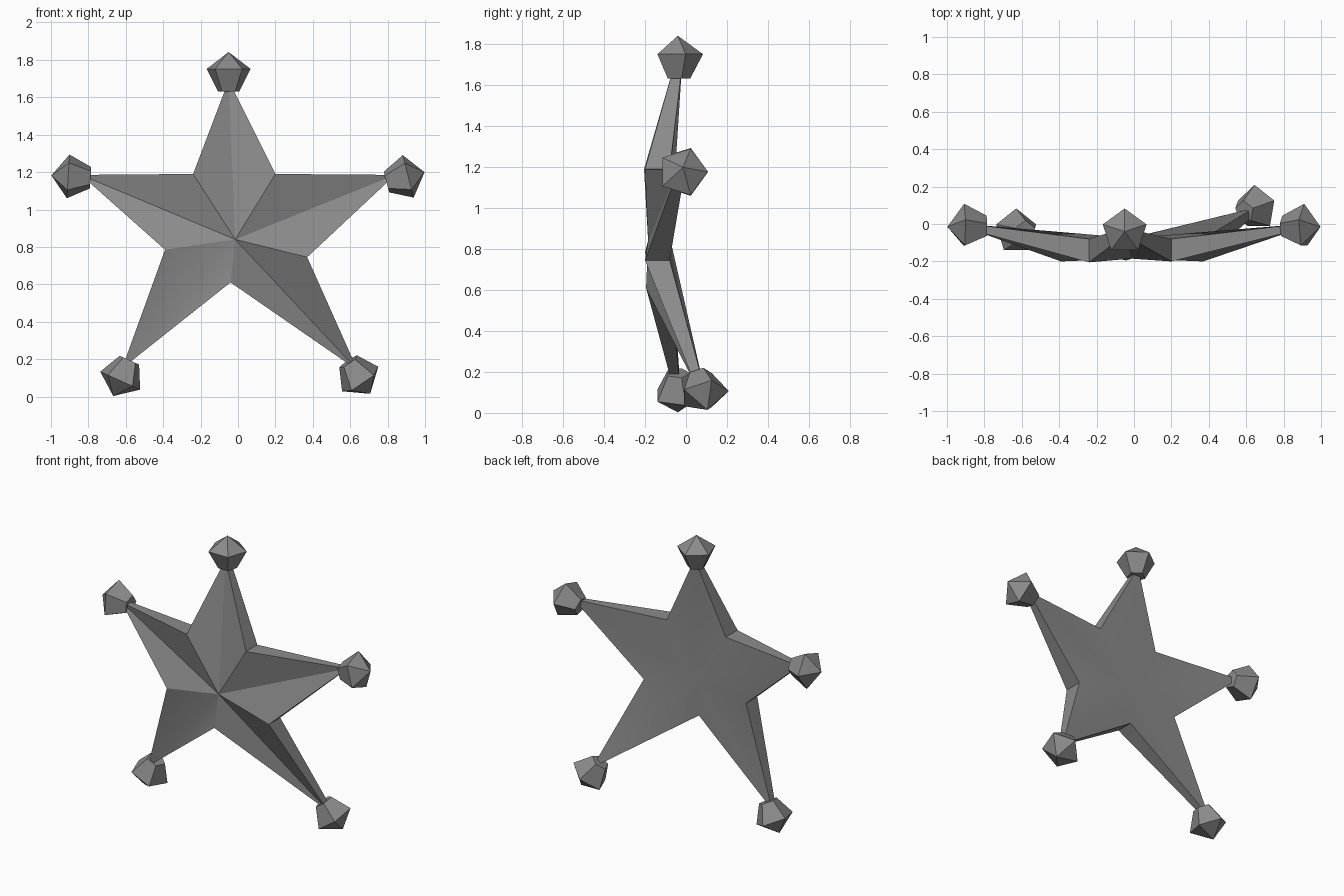
import bpy, bmesh, math
from mathutils import Vector

if "Cube" in bpy.data.objects:
    bpy.data.objects.remove(bpy.data.objects["Cube"])

grey = bpy.data.materials.new("stone_grey")
grey.diffuse_color = (0.26, 0.26, 0.26, 1)
grey.use_nodes = True
grey.node_tree.nodes["Principled BSDF"].inputs["Base Color"].default_value = grey.diffuse_color


def make_object(name, bm):
    bmesh.ops.recalc_face_normals(bm, faces=bm.faces)
    me = bpy.data.meshes.new(name)
    bm.to_mesh(me)
    bm.free()
    me.materials.append(grey)
    ob = bpy.data.objects.new(name, me)
    bpy.context.collection.objects.link(ob)
    return ob


# Star outline: (x, z, front y, back y), alternating arm tip and notch
outline = [
    (-0.05, 1.69, -0.060, -0.020), (0.20, 1.19, -0.20, -0.08),
    (0.84, 1.185, -0.040, -0.005), (0.37, 0.745, -0.20, -0.08),
    (0.64, 0.14, 0.045, 0.085), (-0.04, 0.61, -0.195, -0.08),
    (-0.62, 0.15, -0.070, -0.030), (-0.39, 0.785, -0.20, -0.08),
    (-0.84, 1.185, -0.040, -0.005), (-0.24, 1.19, -0.205, -0.08)]

# Star body: two fans round a slightly sunken centre, joined by side walls
bm = bmesh.new()
front = [bm.verts.new((x, f, z)) for x, z, f, b in outline]
back = [bm.verts.new((x, b, z)) for x, z, f, b in outline]
front_mid = bm.verts.new((-0.015, -0.185, 0.84))
back_mid = bm.verts.new((-0.015, -0.075, 0.84))
for i in range(10):
    j = (i + 1) % 10
    bm.faces.new((front_mid, front[i], front[j]))
    bm.faces.new((back_mid, back[j], back[i]))
    bm.faces.new((front[i], back[i], back[j], front[j]))
star = make_object("star_body", bm)
bpy.context.view_layer.objects.active = star
star.select_set(True)
bpy.ops.object.shade_smooth_by_angle(angle=math.radians(30))
star.select_set(False)


# Five-sided gem: outer point, wide ring, narrow ring on the arm
def gem(name, centre, axis):
    centre, axis = Vector(centre), Vector(axis).normalized()
    v = (Vector((0, 1, 0)) - axis * axis.y).normalized()
    u = v.cross(axis)
    bm = bmesh.new()

    def ring(offset, r):
        return [bm.verts.new(centre + axis * offset + r * (
            v * math.cos(k * math.tau / 5) + u * math.sin(k * math.tau / 5)))
            for k in range(5)]

    apex = bm.verts.new(centre + axis * 0.09)
    wide, narrow = ring(0, 0.123), ring(-0.12, 0.06)
    for k in range(5):
        n = (k + 1) % 5
        bm.faces.new((apex, wide[k], wide[n]))
        bm.faces.new((wide[k], narrow[k], narrow[n], wide[n]))
    bm.faces.new(narrow)
    make_object(name, bm)


gem("top_gem", (-0.05, -0.04, 1.752), (0, 0, 1))
gem("right_gem", (0.91, -0.015, 1.177), (0.97, 0, 0.25))
gem("left_gem", (-0.908, -0.015, 1.177), (-1, 0, 0.06))
gem("lower_right_gem", (0.657, 0.088, 0.088), (0.55, 0.18, -0.81))
gem("lower_left_gem", (-0.63, -0.04, 0.085), (-0.41, 0, -0.91))
